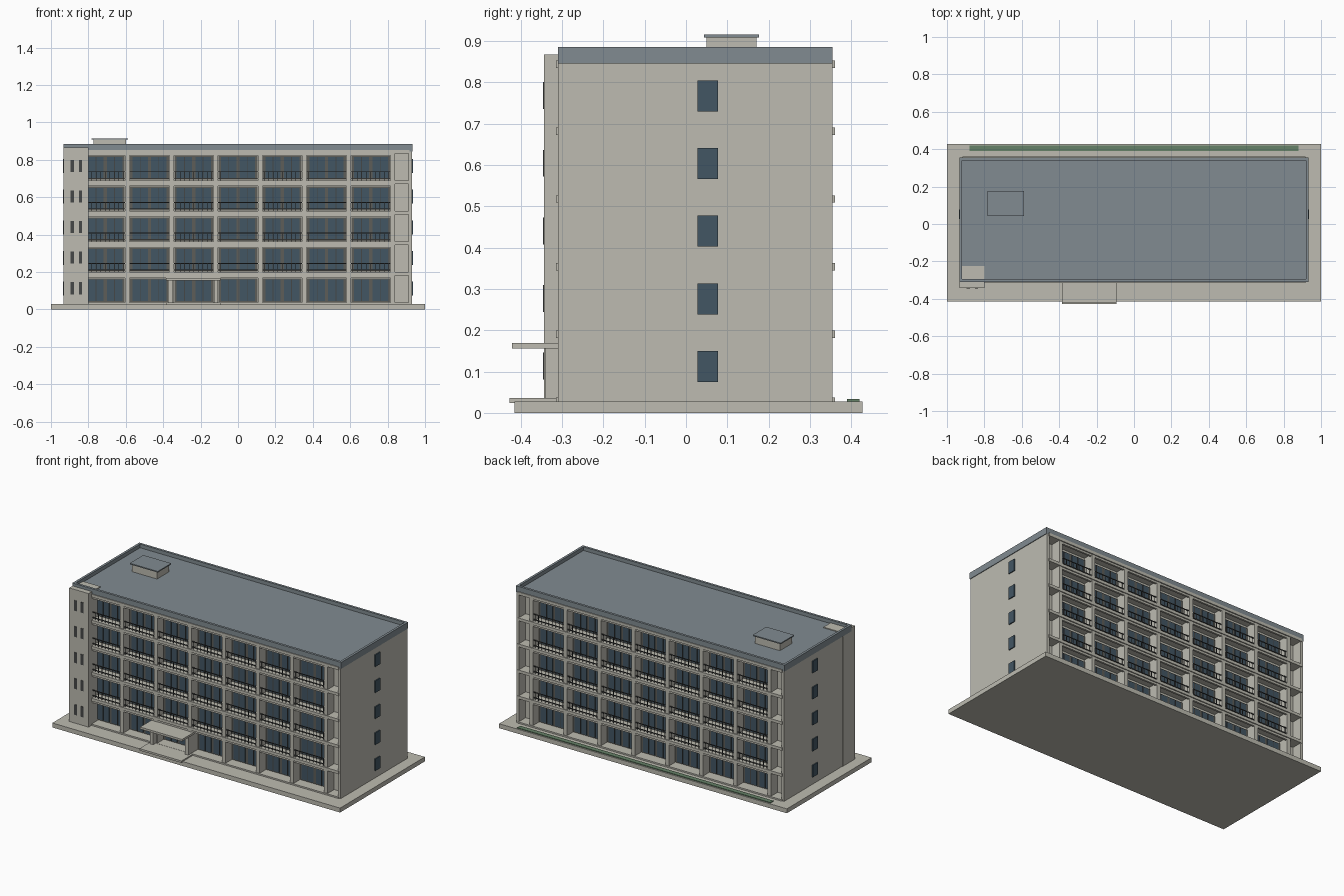
import bpy, bmesh

if "Cube" in bpy.data.objects:
    bpy.data.objects.remove(bpy.data.objects["Cube"])


def mat(name, rgb):
    m = bpy.data.materials.new(name)
    m.diffuse_color = (*rgb, 1)
    m.use_nodes = True
    m.node_tree.nodes["Principled BSDF"].inputs["Base Color"].default_value = m.diffuse_color
    return m


BEIGE = mat("beige_concrete", (0.51, 0.50, 0.44))
ROOF = mat("blue_grey_roof", (0.22, 0.26, 0.285))
GLASS = mat("blue_glass", (0.055, 0.092, 0.125))
PANEL = mat("dark_grey_frame", (0.11, 0.11, 0.098))
RAIL = mat("dark_metal", (0.06, 0.063, 0.063))
GREEN = mat("hedge_green", (0.13, 0.22, 0.135))


def boxes(name, material, items):
    """One object from boxes given as (x0, x1, y0, y1, z0, z1)."""
    bm = bmesh.new()
    for x0, x1, y0, y1, z0, z1 in items:
        for v in bmesh.ops.create_cube(bm, size=1)["verts"]:
            v.co = ((x0 + x1) / 2 + v.co.x * (x1 - x0),
                    (y0 + y1) / 2 + v.co.y * (y1 - y0),
                    (z0 + z1) / 2 + v.co.z * (z1 - z0))
    me = bpy.data.meshes.new(name)
    bm.to_mesh(me)
    bm.free()
    me.materials.append(material)
    ob = bpy.data.objects.new(name, me)
    bpy.context.collection.objects.link(ob)
    return ob


G, H = 0.028, 0.1635            # ground level, storey height
FLOORS = [G + H * i for i in range(5)]
PITCH = 0.2366
COLS = [-0.828 + PITCH * k for k in range(8)]
BAYS = [c + PITCH / 2 for c in COLS[:-1]]
F, B, D = -0.31, 0.355, 0.065   # front face, back face, balcony depth
TOP = 0.845

# Site slab, hedge, core and end walls
boxes("base_slab", BEIGE, [(-1, 1, -0.415, 0.427, 0, G)])
boxes("hedge_strip", GREEN, [(-0.88, 0.88, 0.39, 0.42, G, 0.033)])
boxes("core_walls", BEIGE, [(-0.92, 0.92, F + D, B - D, G, TOP)])
boxes("end_walls", BEIGE, [(-0.93, -0.912, F, B, G, TOP), (0.912, 0.93, F, B, G, TOP)])

# Floor slabs that stand slightly proud of the facades
slabs = [(-0.918, 0.918, F - 0.005, B + 0.005, f - 0.010, f + 0.008)
         for f in FLOORS[1:] + [TOP]]
slabs.append((-0.918, 0.918, F - 0.005, B + 0.005, G, G + 0.009))
boxes("floor_slabs", BEIGE, slabs)


# Facade pieces: dist is measured outward from the recessed wall
def facade(x0, x1, d0, d1, z0, z1, back):
    if back:
        w = B - D
        return (x0, x1, w + d0, w + d1, z0, z1)
    w = F + D
    return (x0, x1, w - d1, w - d0, z0, z1)


for side, back in (("front", False), ("back", True)):
    fins, panels, panes, mullions, rails, lintels = [], [], [], [], [], []
    for c in COLS:
        fins.append(facade(c - 0.012, c + 0.012, -0.01, D, G, TOP, back))
    for i, f in enumerate(FLOORS):
        for b in BAYS:
            panels.append(facade(b - 0.104, b + 0.104, -0.005, 0.006, f + 0.012, f + 0.138, back))
            lintels.append(facade(b - 0.108, b + 0.108, D - 0.014, D - 0.002, f + 0.141, f + 0.156, back))
            for s in (-0.05, 0.05):
                x = b + s
                panes.append(facade(x - 0.041, x + 0.041, 0, 0.009, f + 0.018, f + 0.132, back))
                mullions.append(facade(x - 0.002, x + 0.002, 0, 0.012, f + 0.018, f + 0.132, back))
            if i:
                # balcony railing: curb rail, top rail and balusters
                for z in (0.018, 0.052):
                    rails.append(facade(b - 0.108, b + 0.108, D - 0.010, D - 0.005, f + z, f + z + 0.004, back))
                for k in range(-4, 5):
                    x = b + k * 0.024
                    rails.append(facade(x - 0.001, x + 0.001, D - 0.009, D - 0.006, f + 0.006, f + 0.053, back))
    boxes(side + "_columns", BEIGE, fins)
    boxes(side + "_window_frames", PANEL, panels)
    boxes(side + "_window_panes", GLASS, panes)
    boxes(side + "_mullions", RAIL, mullions)
    boxes(side + "_lintels", BEIGE, lintels)
    boxes(side + "_balcony_rails", RAIL, rails)

# Windows on the end walls
boxes("end_windows", GLASS, [(s * 0.932 - 0.004, s * 0.932 + 0.004, 0.028, 0.077, f + 0.047, f + 0.122)
                             for f in FLOORS for s in (-1, 1)])

# Stair tower at the front left corner
boxes("stair_tower", BEIGE, [(-0.933, -0.798, -0.343, -0.225, G, 0.867)])
boxes("stair_windows", RAIL, [(x - 0.009, x + 0.009, -0.346, -0.34, f + 0.053, f + 0.118)
                              for f in FLOORS for x in (-0.887, -0.842)])

# Roof deck, parapet and rooftop hut
boxes("roof_deck", ROOF, [(-0.925, 0.925, F + 0.005, B - 0.005, TOP, 0.862)])
P, T = 0.934, 0.015
boxes("parapet", ROOF, [(-P, P, F, F + T, TOP, 0.885), (-P, P, B - T, B, TOP, 0.885),
                        (-P, -P + T, F + T, B - T, TOP, 0.885),
                        (P - T, P, F + T, B - T, TOP, 0.885)])
boxes("roof_hut", BEIGE, [(-0.772, -0.598, 0.05, 0.17, 0.86, 0.908)])
boxes("roof_hut_cap", ROOF, [(-0.782, -0.588, 0.043, 0.177, 0.908, 0.915)])

# Entrance canopy, its piers and the step
boxes("entrance_canopy", BEIGE, [(-0.386, -0.094, -0.421, F + 0.01, 0.156, 0.169)])
boxes("entrance_piers", BEIGE, [(x - 0.011, x + 0.011, -0.341, F + 0.01, G, 0.156)
                                for x in (-0.362, -0.118)])
boxes("entrance_step", BEIGE, [(-0.386, -0.094, -0.427, F + 0.01, G - 0.004, 0.036)])
